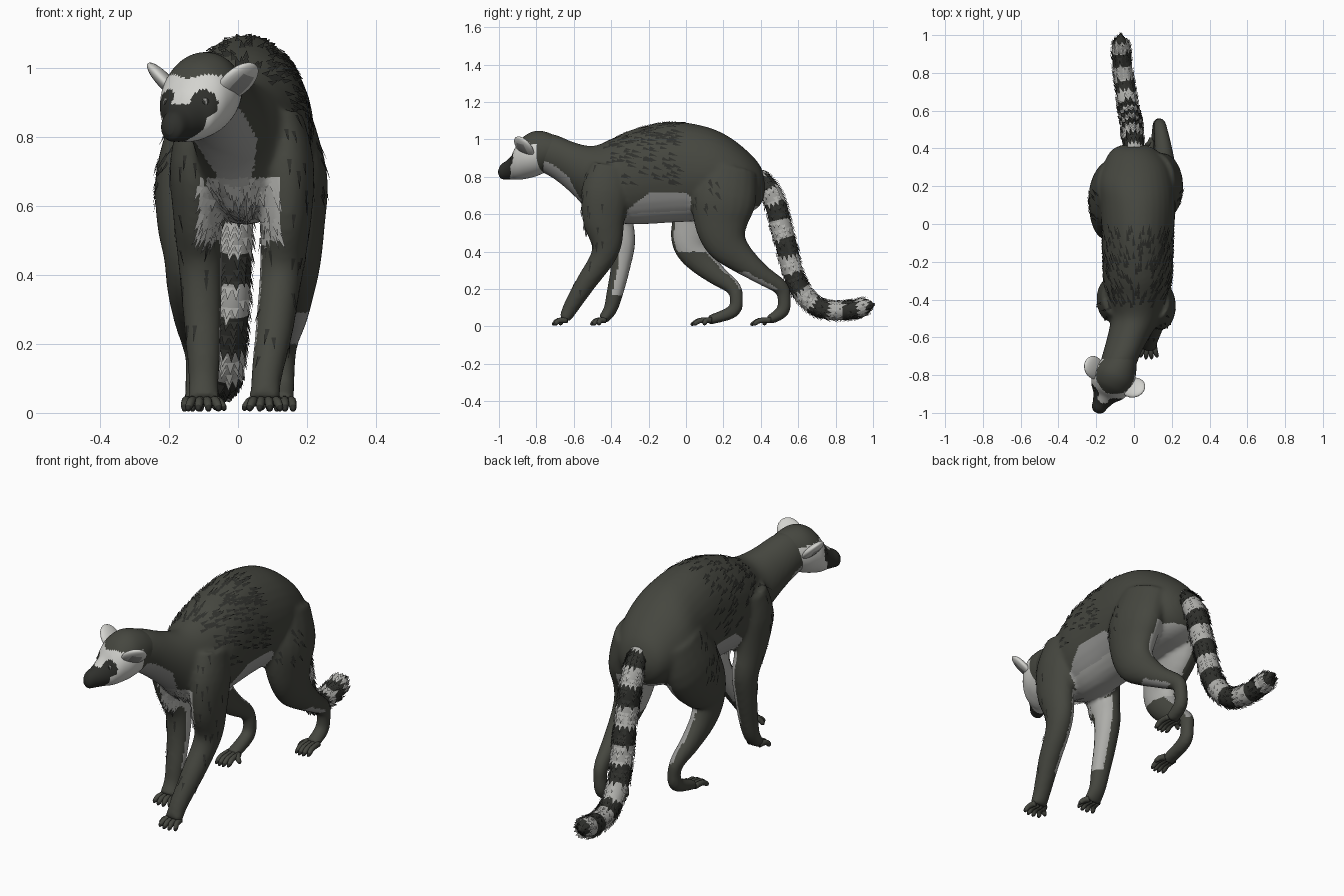
import bpy, bmesh, math, random
from mathutils import Vector, Matrix
from mathutils.bvhtree import BVHTree

random.seed(4)
cube = bpy.data.objects.get("Cube")
if cube:
    bpy.data.objects.remove(cube, do_unlink=True)

# Materials: one per colour
DARK, BLACK, MID, LIGHT, WHITE = range(5)
MATS = []
for name, col in (("dark_grey_fur", (0.06, 0.062, 0.05)), ("charcoal_fur", (0.028, 0.029, 0.025)),
                  ("mid_grey_fur", (0.32, 0.32, 0.31)), ("light_grey_fur", (0.42, 0.42, 0.4)),
                  ("white_fur", (0.65, 0.65, 0.62))):
    m = bpy.data.materials.new(name)
    m.use_nodes = True
    m.diffuse_color = (*col, 1)
    bsdf = next(n for n in m.node_tree.nodes if n.type == 'BSDF_PRINCIPLED')
    bsdf.inputs["Base Color"].default_value = (*col, 1)
    bsdf.inputs["Roughness"].default_value = 0.9
    MATS.append(m)


def finish(name, mesh, indices, smooth=True):
    """Link a mesh with the palette and one material index per face."""
    mesh.materials.clear()
    for m in MATS:
        mesh.materials.append(m)
    for p, i in zip(mesh.polygons, indices):
        p.material_index = i
        p.use_smooth = smooth
    ob = bpy.data.objects.new(name, mesh)
    bpy.context.collection.objects.link(ob)
    return ob


def to_mesh(name, verts, faces):
    mesh = bpy.data.meshes.new(name)
    mesh.from_pydata(verts, [], faces)
    mesh.update()
    return mesh


def spline(rows, steps):
    """Smooth curve through rows of (x, y, z, width, depth)."""
    out = []
    for i in range(len(rows) - 1):
        a, b, c, d = (rows[max(0, min(len(rows) - 1, i + k))] for k in (-1, 0, 1, 2))
        for s in range(steps):
            t = s / steps
            out.append([q + 0.5 * t * (r - p + t * (2 * p - 5 * q + 4 * r - e + t * (3 * (q - r) + e - p)))
                        for p, q, r, e in zip(a, b, c, d)])
    return out + [list(rows[-1])]


def loft(rows, sides=20, steps=4, axis=None):
    """Closed tube of elliptical rings along a smooth path."""
    rows = spline(rows, steps)
    n = len(rows)
    verts, faces = [], []
    for i, r in enumerate(rows):
        t = axis or (Vector(rows[min(i + 1, n - 1)][:3]) - Vector(rows[max(i - 1, 0)][:3])).normalized()
        lat = (Vector((1, 0, 0)) - t * t.x).normalized()
        up = lat.cross(t)
        for k in range(sides):
            a = math.tau * k / sides
            verts.append(Vector(r[:3]) + lat * max(r[3], 0.003) * math.cos(a) + up * max(r[4], 0.003) * math.sin(a))
    for i in range(n - 1):
        for k in range(sides):
            a, b = i * sides + k, i * sides + (k + 1) % sides
            faces.append((a, a + sides, b + sides, b))
    faces.append(tuple(range(sides)))
    faces.append(tuple(reversed(range((n - 1) * sides, n * sides))))
    return verts, faces


def tufts(name, items):
    """Flat pointed locks of fur: (position, normal, direction, length, width, lift, colour)."""
    verts, faces, idx = [], [], []
    for pos, nor, way, length, width, lift, col in items:
        way = (way - nor * way.dot(nor)).normalized()
        side = way.cross(nor) * width / 2
        base = pos + nor * 0.002
        k = len(verts)
        verts += [base - side, base + side, base + way * length + nor * lift]
        faces.append((k, k + 1, k + 2))
        idx.append(col)
    return finish(name, to_mesh(name, verts, faces), idx, False)


# Torso and neck: y, x, top, bottom, half width
torso = [(-.80, -.10, 1.035, .84, .095), (-.70, -.07, 1.025, .785, .1), (-.60, -.03, .985, .70, .112),
         (-.50, .01, .965, .60, .135), (-.40, .015, 1.0, .56, .165), (-.28, .02, 1.055, .545, .185),
         (-.08, .02, 1.095, .555, .19), (.10, .02, 1.07, .565, .2), (.22, .01, 1.02, .58, .2),
         (.32, .01, .945, .60, .17), (.39, 0, .87, .64, .12), (.42, 0, .80, .70, .06)]
torso = [(x, y, (a + b) / 2, w, (a - b) / 2) for y, x, a, b, w in torso]

# Legs: x, y, z, half width, half depth
front_left = [(.12, -.40, .85, .07, .11), (.14, -.43, .72, .08, .128), (.14, -.44, .58, .075, .115),
              (.13, -.425, .45, .066, .085), (.12, -.45, .36, .06, .066), (.105, -.53, .24, .055, .055),
              (.085, -.605, .12, .046, .044), (.08, -.63, .075, .044, .038), (.078, -.65, .037, .047, .03)]
front_right = [(-.10, -.38, .85, .07, .11), (-.12, -.40, .72, .078, .12), (-.12, -.375, .57, .068, .095),
               (-.11, -.34, .45, .065, .07), (-.105, -.35, .32, .058, .053), (-.1, -.38, .18, .05, .045),
               (-.1, -.405, .09, .044, .037), (-.1, -.445, .035, .047, .028)]
hind_left = [(.11, .22, .83, .11, .16), (.155, .20, .68, .105, .175), (.165, .19, .55, .088, .145),
             (.17, .215, .45, .072, .115), (.165, .285, .37, .06, .082), (.155, .40, .28, .047, .055),
             (.14, .505, .21, .036, .042), (.135, .525, .15, .032, .036), (.13, .515, .08, .034, .036),
             (.125, .44, .032, .037, .025)]
hind_right = [(-.09, .20, .83, .11, .16), (-.135, .15, .68, .105, .175), (-.15, .065, .55, .085, .145),
              (-.15, .03, .45, .065, .108), (-.15, .075, .36, .055, .08), (-.14, .17, .27, .045, .055),
              (-.13, .25, .21, .036, .042), (-.12, .27, .15, .032, .036), (-.12, .25, .08, .034, .036),
              (-.12, .12, .032, .037, .025)]
legs = {"front_left": front_left, "front_right": front_right, "hind_left": hind_left, "hind_right": hind_right}

# Body: torso and legs fused into one skin
parts = {"torso": loft(torso, 32, 4, Vector((0, 1, 0)))}
parts.update((k, loft(v)) for k, v in legs.items())
verts, faces = [], []
for v, f in parts.values():
    faces += [tuple(i + len(verts) for i in face) for face in f]
    verts += v
raw = finish("body_blank", to_mesh("body_blank", verts, faces), [])
mod = raw.modifiers.new("fuse", 'REMESH')
mod.mode, mod.voxel_size = 'VOXEL', 0.0115
mod = raw.modifiers.new("soften", 'SMOOTH')
mod.factor, mod.iterations = 0.5, 6
skin = bpy.data.meshes.new_from_object(raw.evaluated_get(bpy.context.evaluated_depsgraph_get()))
bpy.data.objects.remove(raw, do_unlink=True)
skin.name = "body"
trees = {k: BVHTree.FromPolygons(v, f) for k, (v, f) in parts.items()}


def fur_colour(part, c, n):
    inward = n.x * (-1 if c.x > 0 else 1)
    if part == "torso":
        if c.y < -.36:
            if c.z < .68 and abs(c.x - .01) < .1:
                return LIGHT
            centre = .02 if c.y > -.5 else .02 + (c.y + .5) * .4
            return MID if n.z < -.3 and abs(c.x - centre) < .04 + (c.z - .66) * .35 else DARK
        if n.z < -.6 and c.z < .62 + .06 * c.y:
            return LIGHT
        return MID if c.z < .715 - max(0, c.y) - max(0, -.2 - c.y) * .8 and c.y < .36 else DARK
    if part.startswith("front"):
        # Pale inner arms, with a pale bib reaching round to the front at the top
        if c.z > .5:
            return LIGHT if c.z < .68 and (inward > .35 or n.y < -.2 and abs(c.x) < .11) else DARK
        return LIGHT if inward > .3 and n.y > -.3 and c.z > .17 else DARK
    # Pale inner thighs, narrowing to a strip behind and under the shank
    if c.z > .4:
        return LIGHT if inward > 0 and inward + .4 * n.y > .4 and c.z < .64 else DARK
    strip = n.y > .45 and inward > 0 if c.x < 0 else n.z < -.45 and c.z < .29
    return MID if strip and c.z > .2 else DARK


colours, locks = [], []
for p in skin.polygons:
    c, n = p.center.copy(), p.normal.copy()
    part = min(trees, key=lambda k: trees[k].find_nearest(c)[3])
    col = fur_colour(part, c, n)
    colours.append(col)
    # Loose locks over shoulders, back, thigh fronts, arms and bib
    size = random.uniform(.7, 1.2)
    if part == "torso" and c.z > .76 and -.45 < c.y < -.04 and random.random() < .075:
        locks.append((c, n, Vector((0, 1, -.35)), .052 * size, .018, .003, BLACK))
    elif part != "torso" and c.z > .62 and .02 < c.y < .17 and col == DARK and random.random() < .06:
        locks.append((c, n, Vector((0, .6, -1)), .045 * size, .016, .003, BLACK))
    elif part.startswith("front") and c.z > .15 and n.y < 0 and col == DARK and random.random() < .015:
        locks.append((c, n, Vector((0, 0, -1)), .05 * size, .014, .003, BLACK))
    elif c.y < -.4 and .48 < c.z < .68 and abs(c.x) < .12 and col == LIGHT and random.random() < .2:
        locks.append((c, n, Vector((c.x * 3, -.2, -1)), .055 * size, .018, .005, LIGHT))
finish("body", skin, colours)
tufts("body_fur_locks", locks)

# Hands and feet: four long digits and a thumb
for leg, rows in legs.items():
    x, y = rows[-1][:2]
    hind = leg.startswith("hind")
    reach, splay = (.085, .023) if hind else (.055, .029)
    inner = -1 if x > 0 else 1
    digits = [(k * .019, k * splay, -reach - .01 * (1.5 - abs(k))) for k in (-1.5, -.5, .5, 1.5)]
    digits.append((inner * .03, inner * .058, -.025))
    for i, (dx, ex, ey) in enumerate(digits):
        v, f = loft([(x + dx, y + .015, .034, .013, .016), (x + (dx + ex) / 2, y + ey * .5, .032, .013, .014),
                     (x + ex, y + ey * .85, .015, .01, .012), (x + ex, y + ey, .008, .004, .005)], 10, 3)
        finish(f"{leg}_digit_{i + 1}", to_mesh("digit", v, f), [BLACK if k >= 60 else DARK for k in range(len(f))])

# Tail: ringed tube with shaggy locks
tail = [(0, .38, .81, .04), (-.005, .44, .74, .052), (-.01, .48, .65, .057), (-.01, .51, .53, .057),
        (-.015, .54, .42, .056), (-.02, .565, .31, .055), (-.03, .61, .20, .053), (-.04, .685, .115, .051),
        (-.055, .78, .085, .05), (-.065, .88, .088, .05), (-.07, .95, .105, .044), (-.07, .982, .112, .015)]
SIDES, STEPS = 16, 6
tv, tf = loft([(x, y, z, min(r, .053), r) for x, y, z, r in tail], SIDES, STEPS)
tail_mesh = to_mesh("tail", tv, tf)
rings = (len(tail) - 1) * STEPS
bands, shag = [], []
for i, p in enumerate(tail_mesh.polygons):
    arc = min(i // SIDES, rings - 1) / rings * 1.09
    pale = abs(((arc - .135) / .165 + .5) % 1 - .5) < .22
    bands.append(LIGHT if pale else BLACK)
    if i < rings * SIDES and random.random() < .6:
        along = tv[tf[i][1]] - tv[tf[i][0]]
        shag.append((p.center.copy(), p.normal.copy(), along, random.uniform(.025, .04), .024, .011, bands[-1]))
finish("tail", tail_mesh, bands)
tufts("tail_fur_locks", shag)

# Head: turned toward its right, built along its own forward axis
FWD = Vector((-.451, -.8925, 0))
LAT = Vector((.8925, -.451, 0))
BASE = Vector((-.10, -.80, 0))


def on_head(t, s, z):
    return BASE + FWD * t + LAT * s + Vector((0, 0, z))


head = [(-.15, .94, .05, .055), (-.07, .935, .09, .1), (0, .925, .112, .12), (.06, .905, .107, .115),
        (.10, .88, .09, .095), (.13, .856, .064, .07), (.17, .838, .045, .052), (.205, .828, .034, .04),
        (.222, .825, .014, .018)]
hv, hf = loft([(*on_head(t, 0, z), w, h) for t, z, w, h in head], 64, 7, FWD)
head_mesh = to_mesh("head", hv, hf)
face = []
for p in head_mesh.polygons:
    q = p.center - BASE
    t, s, z = q.dot(FWD), q.dot(LAT), q.z
    patch = (Vector((t, abs(s), z)) - Vector((.112, .058, .895))).length < .041
    muzzle = t > .122 + max(0, .82 - z) * .9 and z < .895
    if patch or muzzle:
        face.append(BLACK)
    elif t > -.045 and z < .978 - .2 * max(0, .05 - abs(s)):
        face.append(WHITE)
    else:
        face.append(DARK)
finish("head", head_mesh, face)


def ball(name, centre, axes, rule):
    """Ellipsoid with three given half-axis vectors."""
    bm = bmesh.new()
    bmesh.ops.create_uvsphere(bm, u_segments=24, v_segments=16, radius=1)
    idx = [rule(f.calc_center_median()) for f in bm.faces]
    m = Matrix(axes).transposed().to_4x4()
    bm.transform(Matrix.Translation(centre) @ m)
    bmesh.ops.recalc_face_normals(bm, faces=bm.faces)
    mesh = bpy.data.meshes.new(name)
    bm.to_mesh(mesh)
    bm.free()
    return finish(name, mesh, idx)


# Broad ears with a shaded hollow, and eyes
UP = Vector((0, 0, 1))
for sign, side in ((1, "left"), (-1, "right")):
    out = LAT * sign
    length = (out * .72 + UP * .69).normalized()
    width = (FWD * .95 - out * .22 + UP * .2).normalized()
    width = (width - length * width.dot(length)).normalized()
    flat = length.cross(width) * sign
    ball(f"{side}_ear", on_head(.015, sign * .117, .96), (width * .06, flat * .022, length * .075),
         lambda c: MID if c.y * sign * flat.dot(out) * sign > .1 and abs(c.x) < .5 and abs(c.z) < .55 else WHITE)
    ball(f"{side}_eye", on_head(.108, sign * .06, .9), (FWD * .015, LAT * .015, UP * .015),
         lambda c: MID if .6 < c.x < .85 else BLACK)
